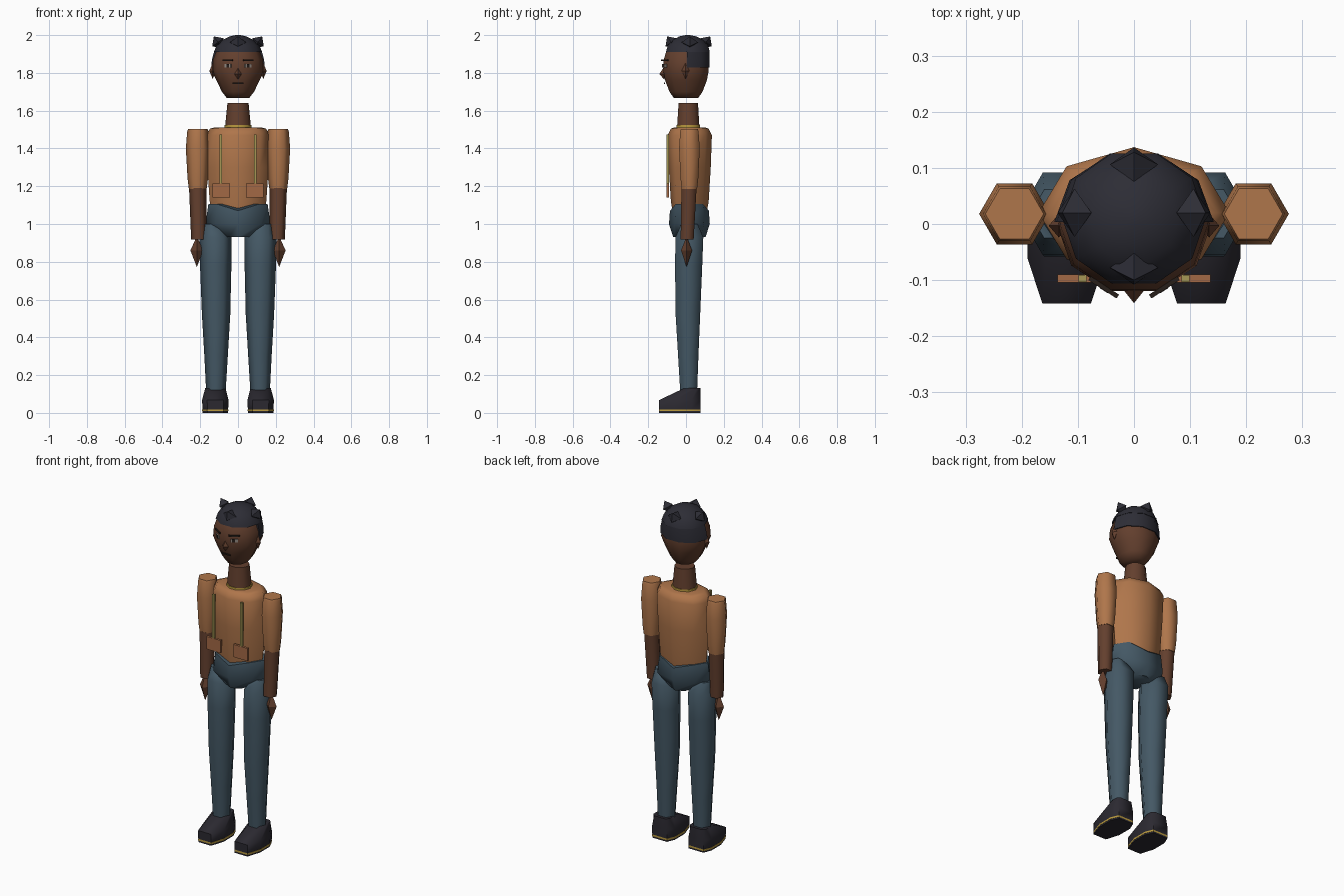
import bpy, bmesh
from math import cos, sin, pi, radians
from mathutils import Matrix

cube = bpy.data.objects.get("Cube")
if cube:
    bpy.data.objects.remove(cube)


def material(name, rgb):
    m = bpy.data.materials.new(name)
    m.use_nodes = True
    m.diffuse_color = (*rgb, 1)
    m.node_tree.nodes["Principled BSDF"].inputs["Base Color"].default_value = (*rgb, 1)
    return m


SKIN = material("skin_brown", (.125, .05, .027))
SHIRT = material("shirt_tan", (.43, .18, .07))
DENIM = material("denim_blue", (.058, .098, .13))
HAIR = material("hair_black", (.026, .026, .036))
SHOE = material("shoe_black", (.024, .022, .03))
GOLD = material("gold_trim", (.5, .33, .05))
STRAP = material("strap_olive", (.38, .31, .09))
POUCH = material("pouch_tan", (.36, .14, .06))
EYE = material("eye_grey", (.3, .26, .23))
DARK = material("feature_dark", (.02, .013, .01))
smooth = []


def finish(name, bm, mat, soft=True):
    bmesh.ops.recalc_face_normals(bm, faces=bm.faces)
    mesh = bpy.data.meshes.new(name)
    bm.to_mesh(mesh)
    bm.free()
    mesh.materials.append(mat)
    ob = bpy.data.objects.new(name, mesh)
    bpy.context.collection.objects.link(ob)
    if soft:
        smooth.append(ob)
    return ob


def oval(z, rx, ry, x=0, y=0, n=6, arc=2 * pi, dip=0):
    """Ring of points; dip lowers the front and back points."""
    count = n if arc > 6 else n + 1
    pts = []
    for i in range(count):
        a = arc * i / n
        pts.append((x + rx * cos(a), y + ry * sin(a),
                    z - (dip if abs(sin(a)) > .9 else 0)))
    return pts


def loft(name, rings, mat, soft=True):
    """Skin a stack of rings and close both ends."""
    bm = bmesh.new()
    rows = [[bm.verts.new(p) for p in ring] for ring in rings]
    for low, high in zip(rows, rows[1:]):
        for i in range(len(low)):
            j = (i + 1) % len(low)
            bm.faces.new((low[i], low[j], high[j], high[i]))
    bm.faces.new(rows[0])
    bm.faces.new(rows[-1])
    return finish(name, bm, mat, soft)


def gem(name, loc, rx, ry, up, down, mat, rot=Matrix()):
    """Eight-sided diamond with separate upper and lower heights."""
    bm = bmesh.new()
    for p in ((rx, 0, 0), (-rx, 0, 0), (0, ry, 0), (0, -ry, 0), (0, 0, up), (0, 0, -down)):
        bm.verts.new(p)
    bmesh.ops.convex_hull(bm, input=bm.verts[:])
    bm.transform(Matrix.Translation(loc) @ rot)
    return finish(name, bm, mat, False)


def box(name, loc, size, mat, turn=0):
    bm = bmesh.new()
    bmesh.ops.create_cube(bm, size=1)
    bm.transform(Matrix.Translation(loc) @ Matrix.Rotation(turn, 4, "Z")
                 @ Matrix.Diagonal((*size, 1)))
    return finish(name, bm, mat, False)


def outline(x, z, grow=0):
    """Shoe outline: narrow toe and heel."""
    half = [(.042, -.142), (.068, -.06), (.068, .03), (.048, .077)]
    pts = half + [(-px, py) for px, py in reversed(half)]
    return [(x + px * (1 + grow), py, z) for px, py in pts]


# Torso, collar and neck
loft("torso", [oval(z, rx, ry, y=.02, n=8) for z, rx, ry in (
    (1.05, .135, .088), (1.12, .15, .1), (1.3, .162, .111), (1.47, .17, .117),
    (1.505, .148, .1), (1.512, .12, .08))], SHIRT)
loft("collar", [oval(z, .072, .066, y=.012, n=10) for z in (1.508, 1.524)], GOLD)
loft("neck", [oval(1.5, .07, .063, y=.012, n=10), oval(1.64, .056, .054, y=.012, n=10)], SKIN)

# Hips
loft("hips", [oval(.93, .07, .085, y=.018, n=8), oval(1, .172, .108, y=.018, n=8),
              oval(1.105, .157, .103, y=.018, n=8, dip=.035)], DENIM)

# Head
loft("head", [oval(z, rx, ry, n=10) for z, rx, ry in (
    (1.668, .06, .068), (1.7, .085, .092), (1.76, .114, .116), (1.81, .138, .126),
    (1.87, .132, .124), (1.92, .112, .108), (1.96, .075, .08))], SKIN)
gem("nose", (0, -.116, 1.795), .02, .025, .036, .03, SKIN)
box("mouth", (0, -.114, 1.745), (.058, .006, .007), DARK)

# Hair cap, nape and knots
loft("hair_cap", [oval(z, rx, ry, y=.01, n=10) for z, rx, ry in (
    (1.91, .128, .122), (1.945, .114, .112), (1.975, .08, .082),
    (1.993, .045, .048), (2.0, .012, .012))], HAIR)
loft("hair_nape", [oval(z, rx, ry, y=.004, n=5, arc=pi) for z, rx, ry in (
    (1.828, .142, .126), (1.87, .138, .128), (1.915, .126, .125))], HAIR)
for i, (x, y) in enumerate(((.106, .02), (0, .106), (-.106, .02), (0, -.078))):
    tilt = Matrix.Rotation(i * pi / 2, 4, "Z") @ Matrix.Rotation(radians(35), 4, "Y")
    gem("hair_knot_%d" % (i + 1), (x, y, 1.962), .037, .043, .038, .038, HAIR, tilt)

# Mirrored parts
for side, s in (("left", 1), ("right", -1)):
    # Face features
    turn = s * radians(33)
    box(side + "_eye", (s * .054, -.114, 1.838), (.04, .006, .018), EYE, turn)
    box(side + "_iris", (s * .053, -.1165, 1.838), (.017, .005, .018), DARK, turn)
    box(side + "_eyebrow", (s * .054, -.113, 1.867), (.06, .008, .009), DARK, turn)
    gem(side + "_ear", (s * .134, -.003, 1.81), .018, .021, .042, .042, SKIN)

    # Arm
    ax = s * .213
    loft(side + "_sleeve", [oval(z, r, r, ax, .018) for z, r in (
        (1.185, .047), (1.24, .054), (1.4, .063), (1.49, .056), (1.502, .052))], SHIRT)
    loft(side + "_forearm", [oval(.918, .04, .04, s * .208, .006),
                             oval(1.19, .046, .046, ax, .016)], SKIN)
    gem(side + "_hand", (s * .218, .003, .86), .034, .029, .075, .088, SKIN)

    # Leg
    loft(side + "_leg", [oval(z, r, r, s * x, y) for z, r, x, y in (
        (.12, .052, .117, .014), (.3, .062, .116, .012), (.52, .075, .116, .01),
        (.78, .083, .118, .014), (.93, .085, .12, .018), (1.0, .05, .135, .018))], DENIM)

    # Shoe with gold welt
    fx = s * .12
    loft(side + "_outsole", [outline(fx, 0), outline(fx, .009)], SHOE)
    loft(side + "_welt", [outline(fx, .009, .02), outline(fx, .019, .02)], GOLD)
    top = [(fx + (px - fx) * .78, -.005 + (py + .142) * .37, .133)
           for px, py, _ in outline(fx, 0)]
    loft(side + "_shoe", [outline(fx, .019), outline(fx, .068, .03), top], SHOE)

    # Strap and pouch
    box(side + "_strap", (s * .092, -.097, 1.335), (.014, .012, .28), STRAP)
    box(side + "_pouch", (s * .089, -.097, 1.178), (.094, .014, .075), POUCH)

# Soft shading with crisp rims
bpy.ops.object.select_all(action="DESELECT")
for ob in smooth:
    ob.select_set(True)
bpy.context.view_layer.objects.active = smooth[0]
bpy.ops.object.shade_smooth_by_angle(angle=radians(62))
